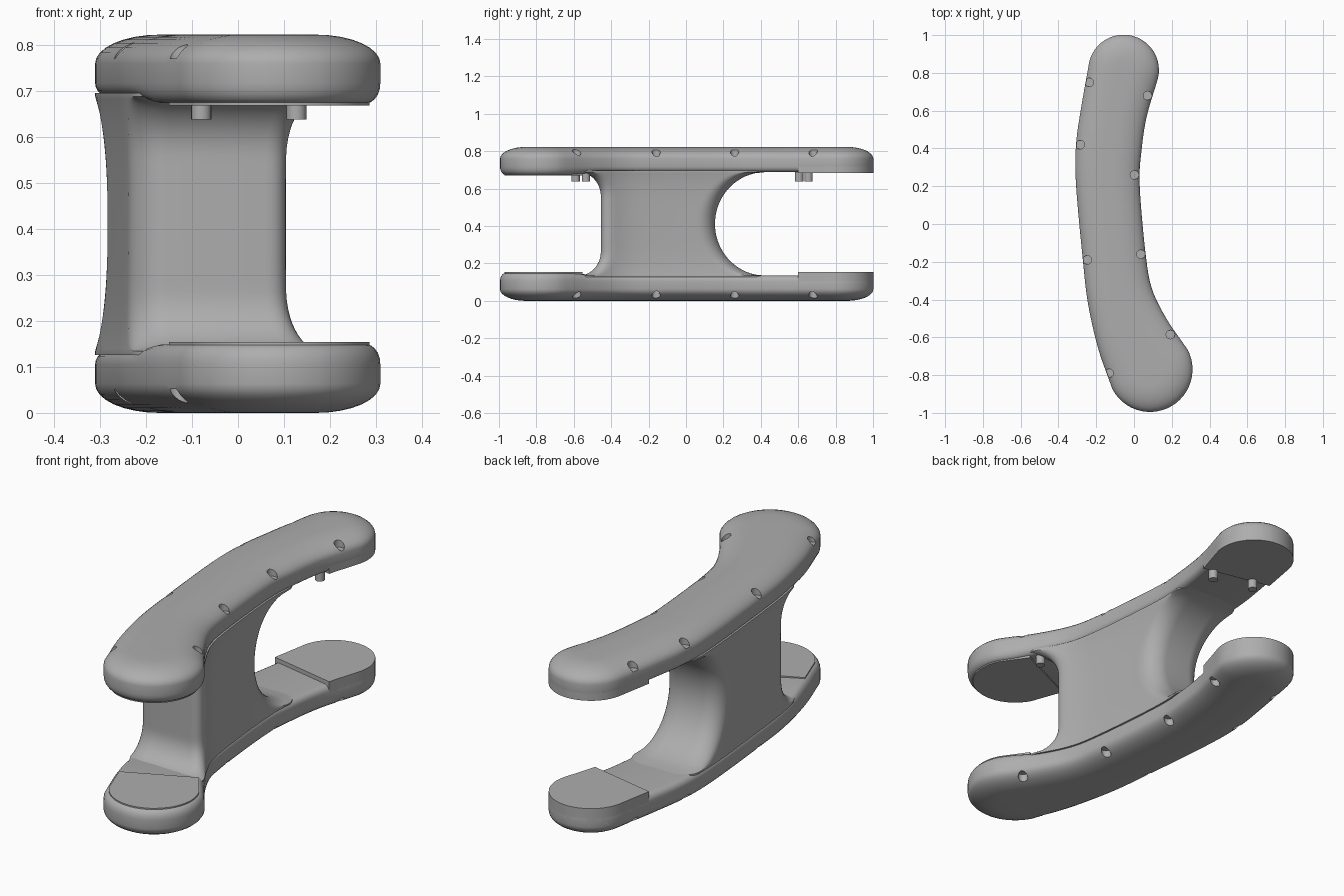
import bpy, bmesh, math
from mathutils import Vector

cube = bpy.data.objects.get("Cube")
if cube:
    bpy.data.objects.remove(cube)

H = 0.823          # overall height
MID = H / 2

grey = bpy.data.materials.new("plain_grey")
grey.use_nodes = True
COLOR = (0.42, 0.42, 0.42, 1)
grey.diffuse_color = COLOR
grey.node_tree.nodes["Principled BSDF"].inputs["Base Color"].default_value = COLOR

# Centre line of the curved plan, back to front: x, y, half width
KEYS = [Vector(k) for k in (
    (-.055, .815, .187), (-.105, .6, .175), (-.134, .4, .174), (-.138, .2, .168),
    (-.103, -.19, .167), (-.07, -.4, .175), (0, -.6, .2), (.085, -.77, .225))]


def spline(keys, steps):
    pts = [2 * keys[0] - keys[1]] + keys + [2 * keys[-1] - keys[-2]]
    out = []
    for a, b, c, d in zip(pts, pts[1:], pts[2:], pts[3:]):
        for i in range(steps):
            t = i / steps
            out.append(b + (c - a) * t / 2 + (2*a - 5*b + 4*c - d) * t*t / 2
                       + (3*b - a - 3*c + d) * t**3 / 2)
    return out + [keys[-1]]


S = spline(KEYS, 6)
LAST = len(S) - 1


def plan(inset, a=0, b=LAST):
    """Right and left outline between two samples, round at the true ends."""
    right, left = [], []

    def row(i, ang):
        t = (S[min(i + 1, LAST)] - S[max(i - 1, 0)]).to_2d().normalized()
        n = Vector((-t.y, t.x))
        c, r = S[i].to_2d(), S[i].z - inset
        right.append(c + (n * math.cos(ang) + t * math.sin(ang)) * r)
        left.append(c + (-n * math.cos(ang) + t * math.sin(ang)) * r)

    caps = [math.radians(88 * k / 12) for k in range(1, 13)]
    if a == 0:
        for ang in reversed(caps):
            row(0, -ang)
    for i in range(a, b + 1):
        row(i, 0)
    if b == LAST:
        for ang in caps:
            row(LAST, ang)
    return right + left[::-1]


def finish(bm, name, flip=False):
    if flip:
        for v in bm.verts:
            v.co.z = H - v.co.z
    bmesh.ops.recalc_face_normals(bm, faces=bm.faces[:])
    mesh = bpy.data.meshes.new(name)
    bm.to_mesh(mesh)
    bm.free()
    mesh.materials.append(grey)
    ob = bpy.data.objects.new(name, mesh)
    bpy.context.collection.objects.link(ob)
    return ob


def smooth(ob):
    bpy.ops.object.select_all(action='DESELECT')
    ob.select_set(True)
    bpy.context.view_layer.objects.active = ob
    bpy.ops.object.shade_smooth_by_angle(angle=math.radians(32))


def loft(name, rings, flip=False):
    """Skin a stack of rings of (x, y, z) and close both ends with strips."""
    bm = bmesh.new()
    vs = [[bm.verts.new(p) for p in ring] for ring in rings]
    n = len(vs[0])
    for lo, hi in zip(vs, vs[1:]):
        for i in range(n):
            j = (i + 1) % n
            bm.faces.new((lo[i], lo[j], hi[j], hi[i]))
    for ring in (vs[0], vs[-1]):
        for i in range(n // 2 - 1):
            bm.faces.new((ring[i], ring[i + 1], ring[n - 2 - i], ring[n - 1 - i]))
    return finish(bm, name, flip)


def ease(u):
    u = max(0, min(1, u))
    return u * u * (3 - 2 * u)


def rail(name, flip):
    # domed outer side, short wall, rounded inner edge, front end a bit thicker
    rings = []
    for k in range(8, -1, -1):
        a = math.radians(90 * k / 8)
        z = .063 * (1 - math.sin(a))
        rings.append([(p.x, p.y, z) for p in plan(.14 * (1 - math.cos(a)))])
    for k in range(6):
        a = math.radians(90 * k / 5)
        rings.append([(p.x, p.y, .105 + (.03 + .014 * ease((-.45 - p.y) / .2)) * math.sin(a))
                      for p in plan(.03 * (1 - math.cos(a)))])
    return loft(name, rings, flip)


def pad(name, inset, a, b, z0, z1, flip):
    smooth(loft(name, [[(p.x, p.y, z) for p in plan(inset, a, b)] for z in (z0, z1)], flip))


def cylinder(bm, x, y, r, z0, z1):
    res = bmesh.ops.create_cone(bm, cap_ends=True, segments=20, radius1=r, radius2=r, depth=z1 - z0)
    bmesh.ops.translate(bm, verts=res["verts"], vec=(x, y, (z0 + z1) / 2))


NOTCHES = [(-.237, .75), (.072, .68), (-.285, .42), (.003, .26),
           (.037, -.16), (-.248, -.19), (.193, -.585), (-.132, -.79)]

for side, flip in (("lower", False), ("upper", True)):
    ob = rail(side + "_rail", flip)
    # small notches around the domed edge
    bm = bmesh.new()
    for x, y in NOTCHES:
        cylinder(bm, x, y, .023, -.05, .052)
    cutter = finish(bm, "notch_cutter", flip)
    cutter.hide_render = True
    mod = ob.modifiers.new("notches", 'BOOLEAN')
    mod.operation, mod.solver, mod.object = 'DIFFERENCE', 'EXACT', cutter
    bpy.context.view_layer.objects.active = ob
    bpy.ops.object.modifier_apply(modifier=mod.name)
    bpy.data.objects.remove(cutter)
    smooth(ob)
    # raised end pads on the inner side
    pad(side + "_front_pad", .024, LAST - 5, LAST, .1, .154, flip)
    pad(side + "_back_pad", 0, 0, 5, .063, .14 if flip else .155, flip)

# Upright web between the rails
EDGE = plan(0)
HALF = len(EDGE) // 2
RIGHT, LEFT = EDGE[:HALF], EDGE[HALF:][::-1]


def x_at(side, y):
    for p, q in zip(side, side[1:]):
        if p.y >= y >= q.y:
            return p.x + (q.x - p.x) * (p.y - y) / max(p.y - q.y, 1e-6)
    return side[-1].x


def web_ring(z):
    off = abs(z - MID)
    u = min(off / .277, 1)
    back = .155 + .27 * (1 - math.sqrt(1 - u * u))
    w = max(0, min(1, (off - .147) / .13))
    front = -.455 - .12 * (1 - math.sqrt(1 - w * w))
    right, left = [], []
    n = 40
    for i in range(n + 1):
        y = back + (front - back) * (1 - math.cos(math.pi * i / n)) / 2
        inset = .012 * (1 - u ** 4)
        for d, r in ((back - y, .09), (y - front, .075)):
            if d < r:
                inset += r - math.sqrt(max(0, r * r - (r - d) ** 2))
        right.append((x_at(RIGHT, y) - inset, y, z))
        left.append((x_at(LEFT, y) + inset, y, z))
    return right + left[::-1]


levels = [MID - .285 * math.cos(math.pi * k / 40) for k in range(41)]
smooth(loft("upright_web", [web_ring(z) for z in levels]))

# Locating pegs under the upper rail
bm = bmesh.new()
for x, y in ((-.08, -.59), (.127, -.535), (-.18, .655), (.02, .605)):
    cylinder(bm, x, y, .022, .638, .7)
smooth(finish(bm, "locating_pegs"))
